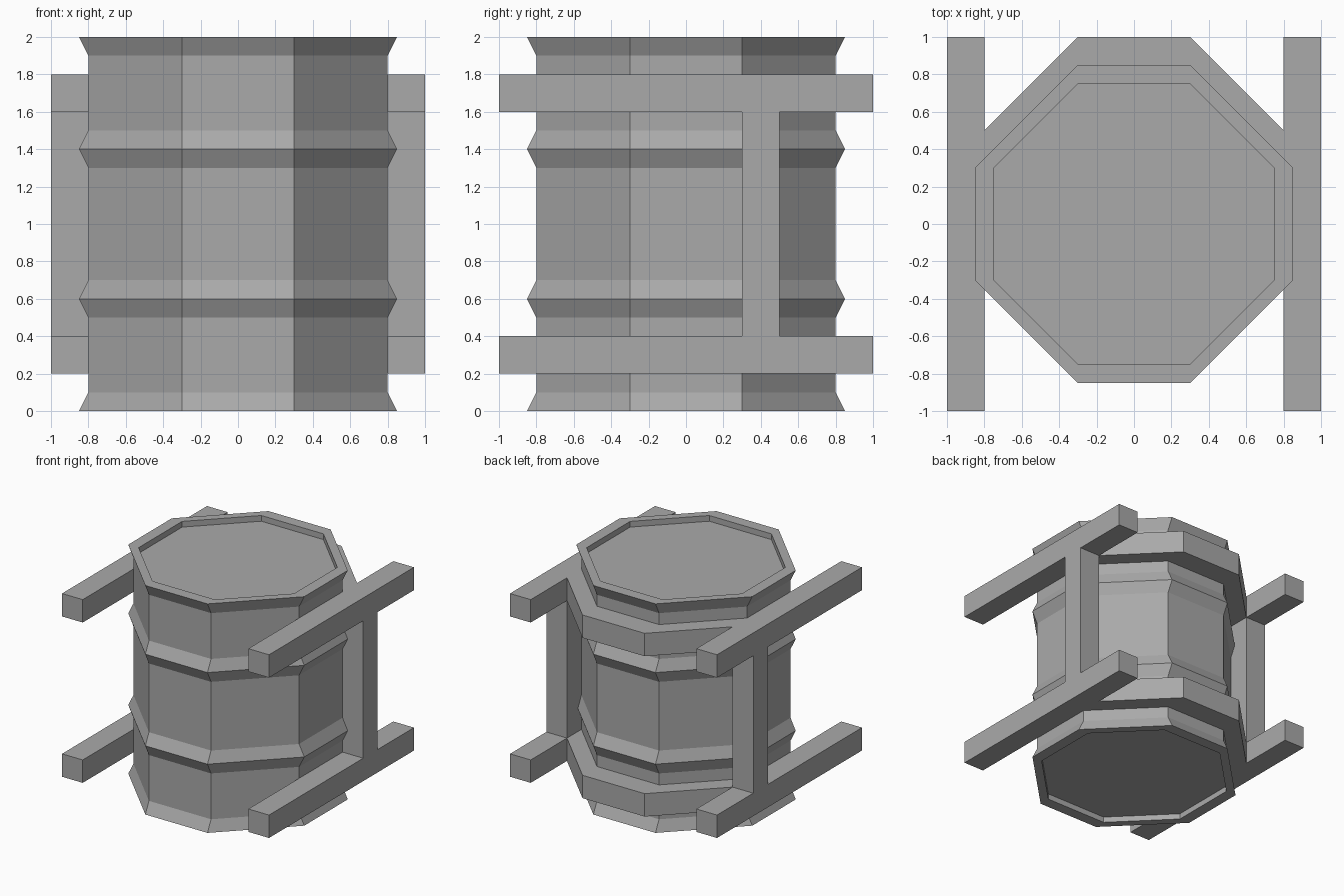
import bpy, bmesh

if "Cube" in bpy.data.objects:
    bpy.data.objects.remove(bpy.data.objects["Cube"])

grey = bpy.data.materials.new("plain grey")
grey.diffuse_color = (0.4, 0.4, 0.4, 1)
grey.use_nodes = True
grey.node_tree.nodes["Principled BSDF"].inputs["Base Color"].default_value = grey.diffuse_color


def finish(name, bm, recalc=True):
    if recalc:
        bmesh.ops.recalc_face_normals(bm, faces=bm.faces)
    mesh = bpy.data.meshes.new(name)
    bm.to_mesh(mesh)
    bm.free()
    mesh.materials.append(grey)
    obj = bpy.data.objects.new(name, mesh)
    bpy.context.collection.objects.link(obj)
    return obj


def box(name, lo, hi):
    bm = bmesh.new()
    bmesh.ops.create_cube(bm, size=1)
    for v in bm.verts:
        v.co = [(a + b) / 2 + c * (b - a) for a, b, c in zip(lo, hi, v.co)]
    return finish(name, bm)


# Barrel: octagonal rings along a ribbed profile, with recessed ends
def octagon(r, c=0.3):
    return [(r, -c), (r, c), (c, r), (-c, r), (-r, c), (-r, -c), (-c, -r), (c, -r)]


profile = [(0.75, 0.05), (0.75, 0), (0.85, 0), (0.8, 0.1), (0.8, 0.5), (0.85, 0.6),
           (0.8, 0.7), (0.8, 1.3), (0.85, 1.4), (0.8, 1.5), (0.8, 1.9), (0.85, 2),
           (0.75, 2), (0.75, 1.95)]
bm = bmesh.new()
rings = [[bm.verts.new((x, y, z)) for x, y in octagon(r)] for r, z in profile]
for a, b in zip(rings, rings[1:]):
    for i in range(8):
        j = (i + 1) % 8
        bm.faces.new((a[i], a[j], b[j], b[i]))
bm.faces.new(rings[0][::-1])
bm.faces.new(rings[-1])
finish("barrel", bm)

# Rear bands wrapping the back of the barrel, and side rails
outer = [(0.8, 0.5), (0.3, 1), (-0.3, 1), (-0.8, 0.5)]
inner = [(0.8, 0.3), (0.3, 0.8), (-0.3, 0.8), (-0.8, 0.3)]
for level, z in (("lower", 0.2), ("upper", 1.6)):
    bm = bmesh.new()
    o0, o1, i0, i1 = [[bm.verts.new((x, y, h)) for x, y in pts]
                      for pts, h in ((outer, z), (outer, z + 0.2), (inner, z), (inner, z + 0.2))]
    for k in range(3):
        bm.faces.new((o0[k], o0[k + 1], o1[k + 1], o1[k]))
        bm.faces.new((o1[k], o1[k + 1], i1[k + 1], i1[k]))
        bm.faces.new((i0[k], i0[k + 1], o0[k + 1], o0[k]))
    finish(level + "_rear_band", bm, recalc=False)
    for side, s in (("left", -1), ("right", 1)):
        x0, x1 = sorted((0.8 * s, s))
        box(f"{level}_{side}_rail", (x0, -1, z), (x1, 1, z + 0.2))

# Upright posts joining the rails
for side, s in (("left", -1), ("right", 1)):
    x0, x1 = sorted((0.8 * s, s))
    box(side + "_post", (x0, 0.3, 0.4), (x1, 0.5, 1.6))
